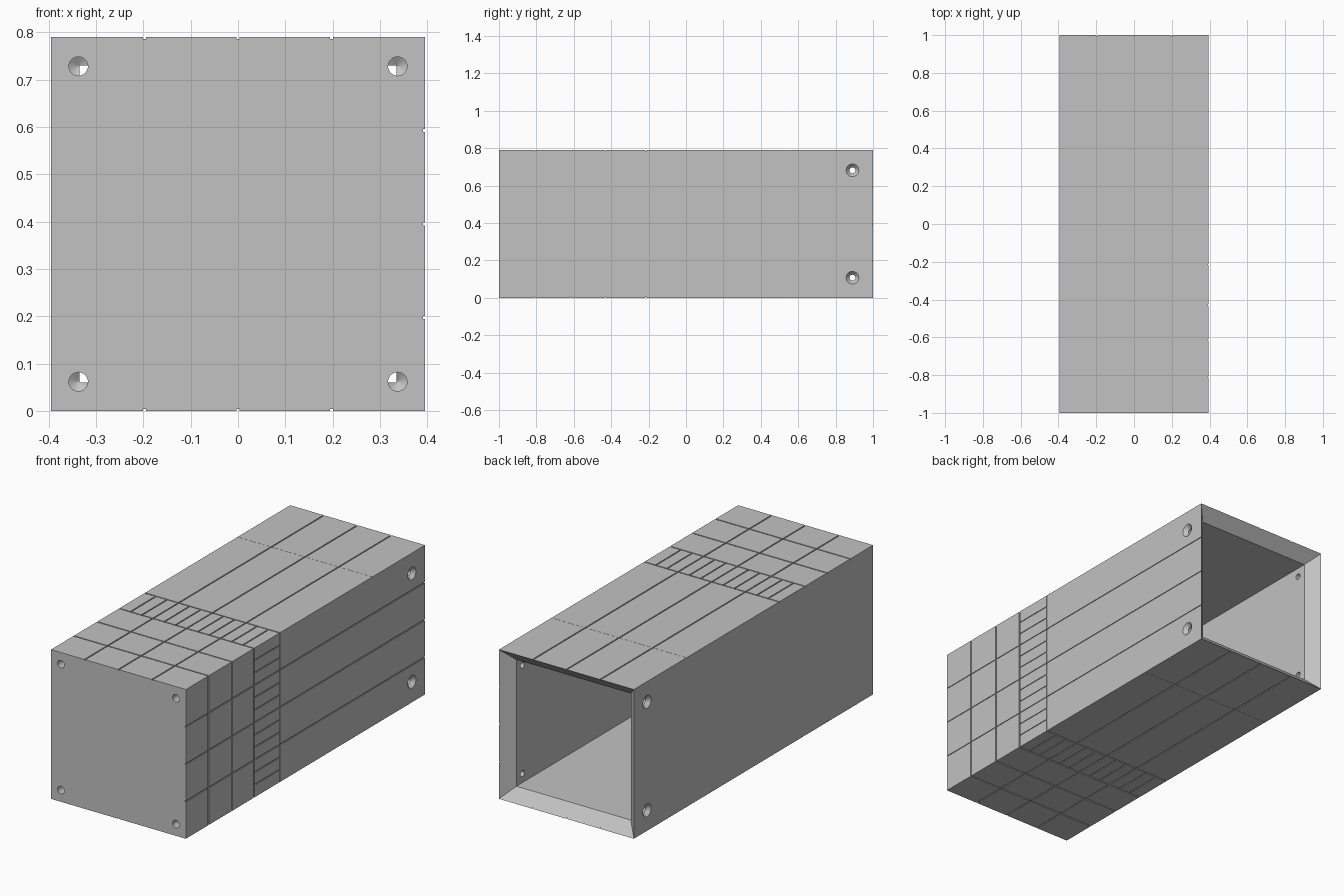
import bpy, bmesh, math
from mathutils import Matrix, Vector

cube = bpy.data.objects.get("Cube")
if cube:
    bpy.data.objects.remove(cube, do_unlink=True)

HALF, HEIGHT, WALL = 0.395, 0.79, 0.06
GROOVE, DEPTH = 0.006, 0.004
BAND = (-0.43, -0.215)

grey = bpy.data.materials.new("plain grey")
grey.use_nodes = True
grey.diffuse_color = (0.54, 0.54, 0.54, 1)
grey.node_tree.nodes["Principled BSDF"].inputs["Base Color"].default_value = grey.diffuse_color


def finish(bm, name):
    bmesh.ops.recalc_face_normals(bm, faces=bm.faces)
    mesh = bpy.data.meshes.new(name)
    bm.to_mesh(mesh)
    bm.free()
    mesh.materials.append(grey)
    obj = bpy.data.objects.new(name, mesh)
    bpy.context.collection.objects.link(obj)
    return obj


def bridge(bm, loops):
    """Skin a chain of equal loops and cap both ends."""
    for a, b in zip(loops, loops[1:]):
        for i in range(len(a)):
            j = (i + 1) % len(a)
            bm.faces.new((a[i], a[j], b[j], b[i]))
    bm.faces.new(loops[0])
    bm.faces.new(loops[-1])


def add_box(bm, centre, size):
    bmesh.ops.create_cube(bm, size=1, matrix=Matrix.Translation(centre) @ Matrix.Diagonal((*size, 1)))


def add_lathe(bm, profile, origin, direction, sides=32):
    """Revolve (radius, distance) points about a drilling direction."""
    turn = Vector(direction).to_track_quat('Z', 'Y').to_matrix()
    loops = []
    for r, d in profile:
        loops.append([bm.verts.new(Vector(origin) + turn @ Vector((
            r * math.cos(math.tau * i / sides), r * math.sin(math.tau * i / sides), d)))
            for i in range(sides)])
    bridge(bm, loops)


def carve(body, bm, name):
    cutter = finish(bm, name)
    cutter.hide_render = True
    mod = body.modifiers.new(name, 'BOOLEAN')
    mod.operation, mod.solver, mod.object = 'DIFFERENCE', 'EXACT', cutter
    mod.use_self = True
    bpy.context.view_layer.objects.active = body
    bpy.ops.object.modifier_apply(modifier=name)
    bpy.data.objects.remove(cutter, do_unlink=True)


# Hollow box: closed front, open back with a chamfered rim
bm = bmesh.new()
rings = []
for inset, y in ((0, -1), (0, 1), (WALL, 1 - WALL), (WALL, WALL - 1)):
    w, lo, hi = HALF - inset, inset, HEIGHT - inset
    rings.append([bm.verts.new((x, y, z)) for x, z in ((-w, lo), (w, lo), (w, hi), (-w, hi))])
bridge(bm, rings)
body = finish(bm, "hollow_box")

# Lengthwise grooves on top, bottom and one side; extra short ones in the band
bm = bmesh.new()
for k in range(1, 12):
    start, end = (-1.1, 1.1) if k % 3 == 0 else BAND
    mid, length, at = (start + end) / 2, end - start, HEIGHT * k / 12
    for z in (0, HEIGHT):
        add_box(bm, (at - HALF, mid, z), (GROOVE, length, 2 * DEPTH))
    add_box(bm, (HALF, mid, at), (2 * DEPTH, length, GROOVE))
carve(body, bm, "lengthwise_grooves")

# Crosswise grooves, slightly deeper, plus one hairline seam near the back
cross = [(y, GROOVE, DEPTH + 0.0005) for y in (-0.81, -0.615, *BAND)] + [(0.56, 0.001, 0.001)]
bm = bmesh.new()
for y, width, depth in cross:
    for z in (0, HEIGHT):
        add_box(bm, (0, y, z), (1, width, 2 * depth))
carve(body, bm, "crosswise_grooves")
bm = bmesh.new()
for y, width, depth in cross:
    add_box(bm, (HALF, y, HEIGHT / 2), (2 * depth, width, 1))
carve(body, bm, "side_crosswise_grooves")

# Countersunk screw holes through both sides near the back
bm = bmesh.new()
for side in (-1, 1):
    for z in (0.108, HEIGHT - 0.108):
        add_lathe(bm, [(0.044, -0.01), (0.034, 0), (0.016, 0.02), (0.016, 0.1)],
                  (side * HALF, 0.89, z), (-side, 0, 0))
carve(body, bm, "side_screw_holes")

# Drilled holes with pointed ends at the front corners
bm = bmesh.new()
for x in (-0.337, 0.337):
    for z in (0.062, HEIGHT - 0.062):
        add_lathe(bm, [(0.02, -0.02), (0.02, 0.13), (0.0005, 0.142)], (x, -1, z), (0, 1, 0))
carve(body, bm, "front_corner_holes")

# Smooth hole walls, crisp edges everywhere else
bpy.ops.object.select_all(action='DESELECT')
body.select_set(True)
bpy.context.view_layer.objects.active = body
bpy.ops.object.shade_smooth_by_angle(angle=math.radians(25))
